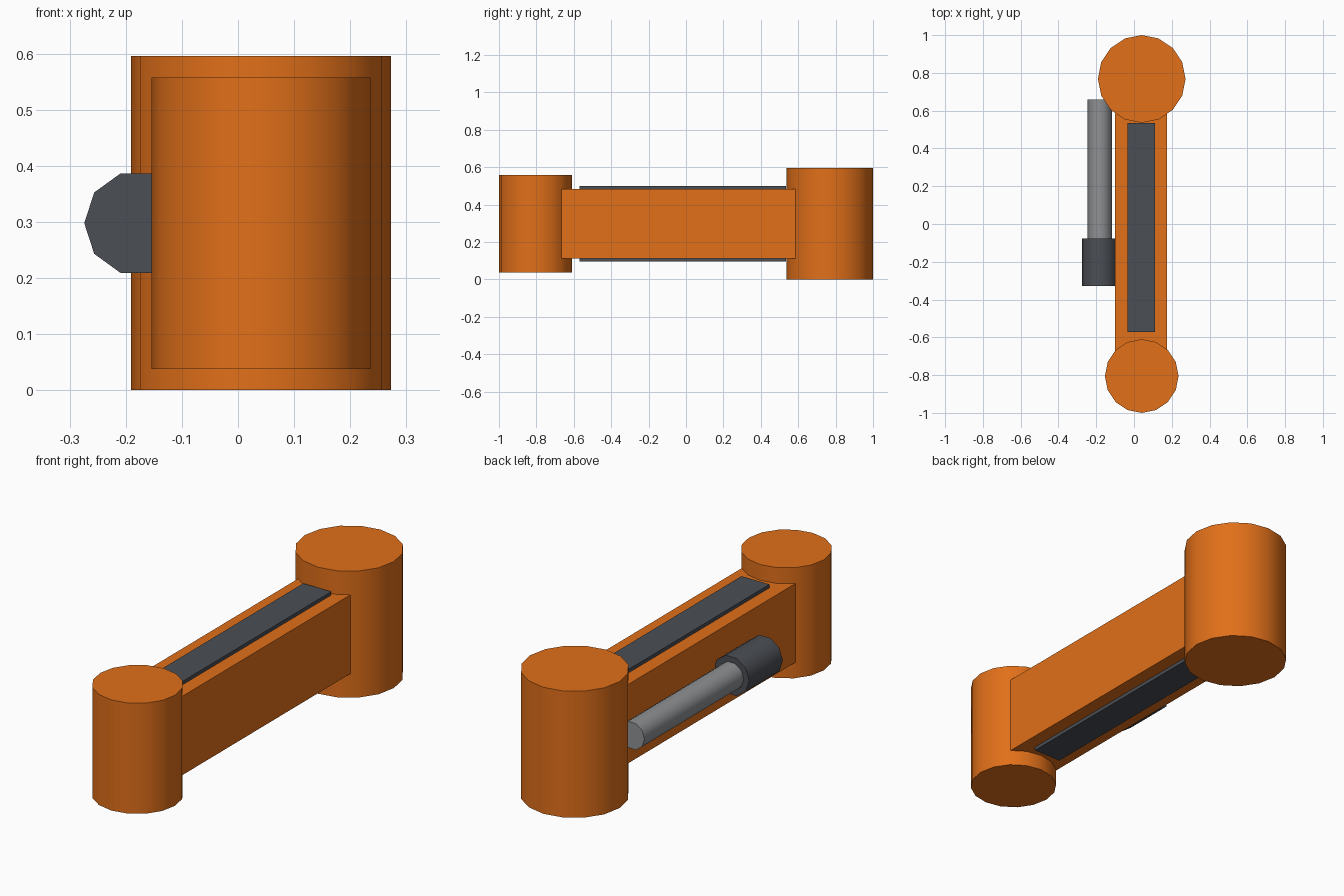
import bpy
from math import pi, radians

if "Cube" in bpy.data.objects:
    bpy.data.objects.remove(bpy.data.objects["Cube"])


def material(name, rgb):
    m = bpy.data.materials.new(name)
    m.diffuse_color = (*rgb, 1)
    m.use_nodes = True
    m.node_tree.nodes["Principled BSDF"].inputs["Base Color"].default_value = m.diffuse_color
    return m


ORANGE = material("orange_paint", (0.75, 0.16, 0.01))
DARK = material("dark_metal", (0.07, 0.077, 0.09))
STEEL = material("steel", (0.27, 0.28, 0.29))

CX = 0.041   # arm centre line
MID = 0.298  # arm mid height
PX = -0.181  # piston axis


def cylinder(name, mat, sides, r, length, loc, rot=(0, 0, 0)):
    bpy.ops.mesh.primitive_cylinder_add(
        vertices=sides, radius=r, depth=length, location=loc, rotation=rot)
    ob = bpy.context.object
    ob.name = name
    ob.data.materials.append(mat)
    bpy.ops.object.shade_smooth_by_angle(angle=radians(40))
    return ob


def box(name, mat, size, loc):
    bpy.ops.mesh.primitive_cube_add(size=1, location=loc)
    ob = bpy.context.object
    ob.name = name
    ob.scale = size
    bpy.ops.object.transform_apply(location=False, rotation=False, scale=True)
    ob.data.materials.append(mat)
    return ob


# Joint drums at both ends
cylinder("rear_joint", ORANGE, 16, 0.232, 0.595, (CX, 0.768, MID))
cylinder("front_joint", ORANGE, 16, 0.195, 0.52, (CX, -0.805, MID))

# Main beam
box("arm_beam", ORANGE, (0.276, 1.257, 0.371), (CX - 0.003, -0.043, MID))

# Inset strips on top and underside
for name, s in (("top_strip", 1), ("bottom_strip", -1)):
    box(name, DARK, (0.145, 1.105, 0.03), (CX - 0.003, -0.018, MID + s * 0.187))

# Piston on the left side, lying along y with a corner facing outward
along_y = (pi / 2, pi / 2, 0)
cylinder("piston_sleeve", DARK, 10, 0.093, 0.25, (PX, -0.203, MID), along_y)
cylinder("piston_rod", STEEL, 10, 0.065, 0.75, (PX, 0.285, MID), along_y)
